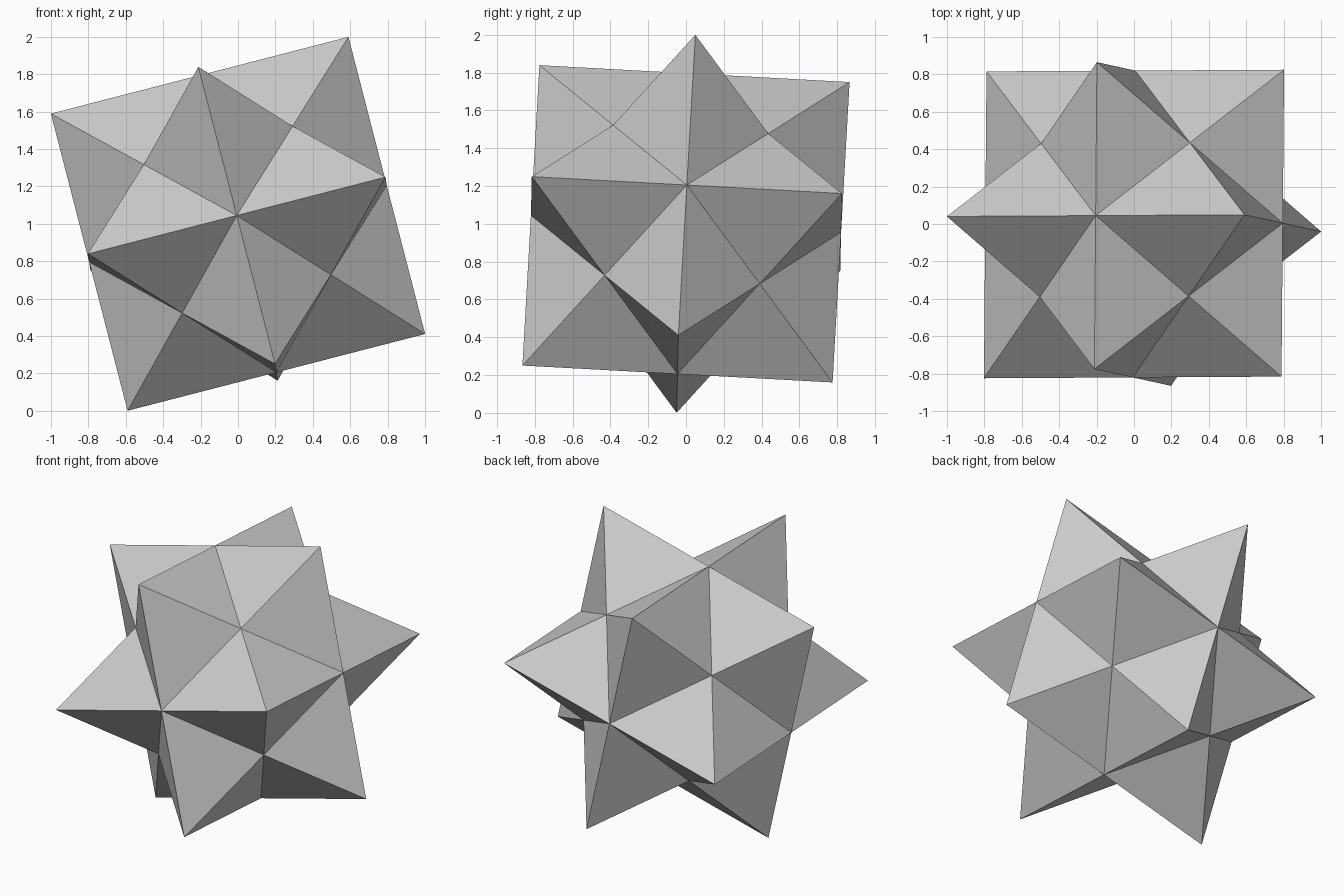
import bpy, bmesh
from itertools import product
from mathutils import Vector, Matrix

if "Cube" in bpy.data.objects:
    bpy.data.objects.remove(bpy.data.objects["Cube"])

SIZE = 0.8215                               # centre to an inner axis corner

# Tilted local axes of the star
u = Vector((0.795, 0.0045, 0.205)).normalized()
w = Vector((-0.205, 0.045, 0.795))
w = (w - u * w.dot(u)).normalized()
v = w.cross(u)
tilt = Matrix((u, v, w)).transposed()

bm = bmesh.new()


def spike(i, j, k, s, t):
    """Four-sided pyramid raised on one face of a rhombic dodecahedron."""
    a, b, c = Vector(), Vector(), Vector()
    a[i], b[j], c[k] = s, t, 1
    half = (a + b) / 2
    ring = [a, half + c / 2, b, half - c / 2]
    for n in range(4):
        corners = (a + b, ring[n], ring[(n + 1) % 4])
        bm.faces.new([bm.verts.new(tilt @ p * SIZE + Vector((0, 0, 1)))
                      for p in corners])


# Twelve spikes, four around each axis
for (i, j, k), s, t in product(((0, 1, 2), (1, 2, 0), (2, 0, 1)), (-1, 1), (-1, 1)):
    spike(i, j, k, s, t)

bmesh.ops.remove_doubles(bm, verts=bm.verts, dist=1e-4)
bmesh.ops.recalc_face_normals(bm, faces=bm.faces)

mesh = bpy.data.meshes.new("star_polyhedron")
bm.to_mesh(mesh)
bm.free()
star = bpy.data.objects.new("star_polyhedron", mesh)
bpy.context.collection.objects.link(star)
